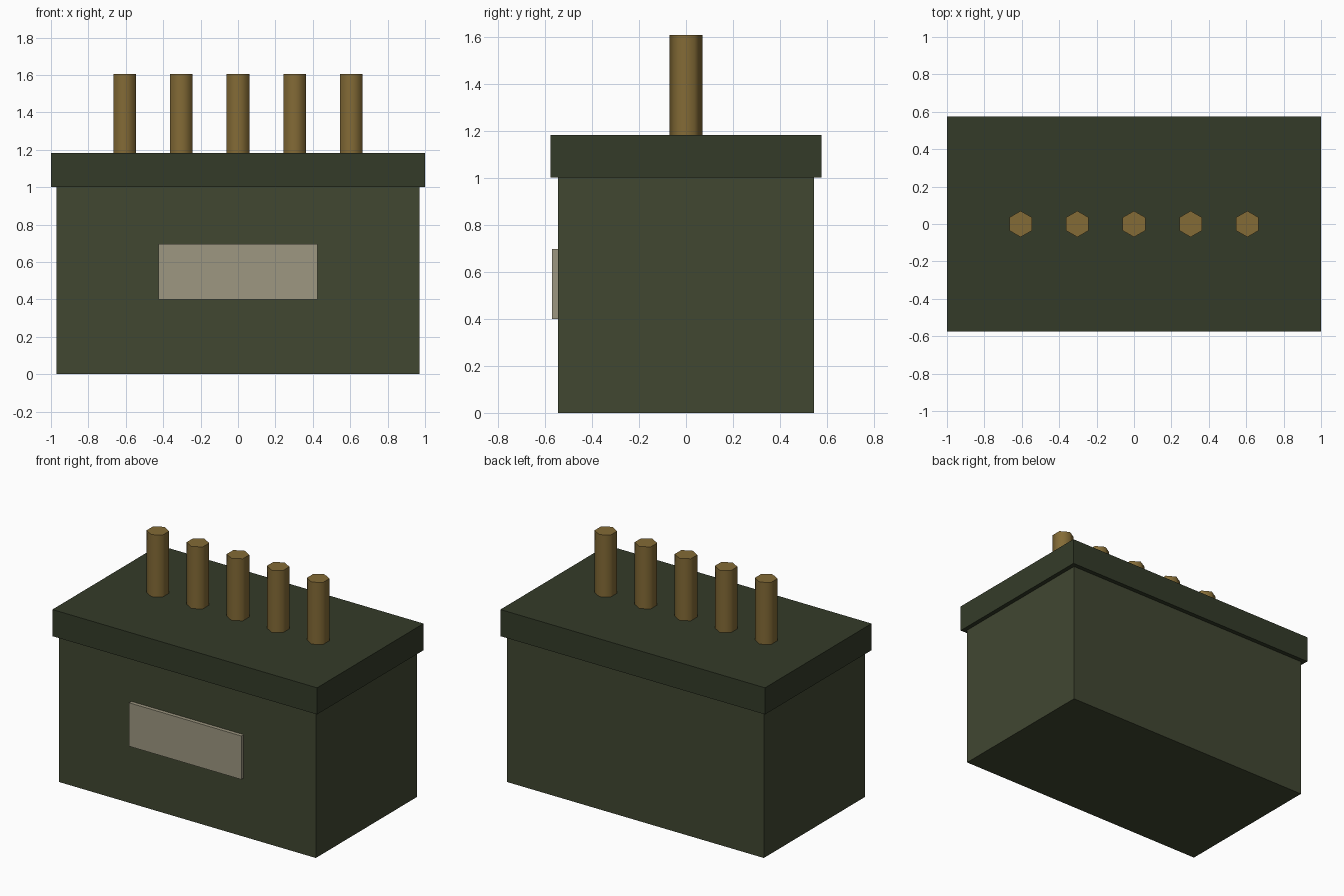
import bpy

if "Cube" in bpy.data.objects:
    bpy.data.objects.remove(bpy.data.objects["Cube"])


def material(name, rgb):
    mat = bpy.data.materials.new(name)
    mat.diffuse_color = (*rgb, 1.0)
    mat.use_nodes = True
    mat.node_tree.nodes["Principled BSDF"].inputs["Base Color"].default_value = mat.diffuse_color
    return mat


def box(name, x, y, z, mat):
    """Box from (min, max) ranges on each axis."""
    centre = [(r[0] + r[1]) / 2 for r in (x, y, z)]
    bpy.ops.mesh.primitive_cube_add(size=1, location=centre)
    ob = bpy.context.object
    ob.name = name
    ob.scale = [r[1] - r[0] for r in (x, y, z)]
    bpy.ops.object.transform_apply(location=False, rotation=False, scale=True)
    ob.data.materials.append(mat)
    return ob


def terminal(name, x, bottom, top, radius, mat):
    """Hexagonal post with softly shaded sides and flat ends."""
    bpy.ops.mesh.primitive_cylinder_add(
        vertices=6, radius=radius, depth=top - bottom,
        location=(x, 0, (bottom + top) / 2))
    ob = bpy.context.object
    ob.name = name
    for face in ob.data.polygons:
        face.use_smooth = abs(face.normal.z) < 0.5
    ob.data.materials.append(mat)
    return ob


case_green = material("case_green", (0.052, 0.063, 0.031))
lid_green = material("lid_green", (0.034, 0.044, 0.022))
brass = material("brass", (0.23, 0.147, 0.037))
cream = material("cream", (0.34, 0.31, 0.22))

# Case and overhanging lid
box("case_body", (-0.97, 0.97), (-0.545, 0.545), (0, 1.0), case_green)
box("case_lid", (-1, 1), (-0.575, 0.575), (1.0, 1.182), lid_green)

# Blank plate on the front face
box("front_plate", (-0.424, 0.424), (-0.57, -0.535), (0.4, 0.697), cream)

# Row of posts seated in the lid
for i in range(5):
    terminal(f"terminal_post_{i + 1}", (i - 2) * 0.303, 1.17, 1.606, 0.07, brass)
